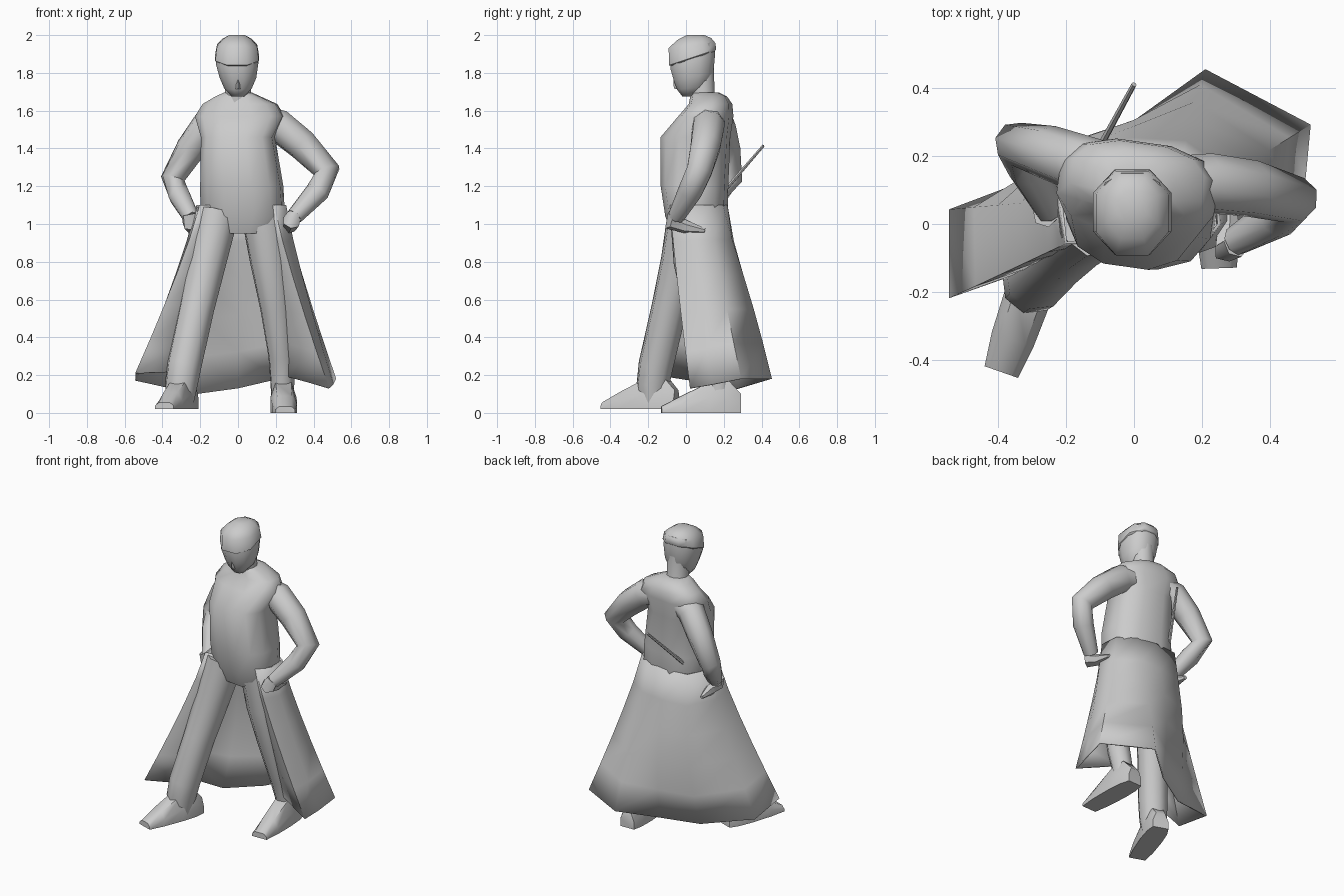
import bpy, bmesh, math
from mathutils import Vector

cube = bpy.data.objects.get("Cube")
if cube:
    bpy.data.objects.remove(cube)

# One plain grey for the whole figure
grey = bpy.data.materials.new("plain_grey")
grey.use_nodes = True
color = (0.6, 0.6, 0.6, 1)
grey.diffuse_color = color
grey.node_tree.nodes["Principled BSDF"].inputs["Base Color"].default_value = color


def finish(name, bm, angle):
    """Turn a bmesh into a named, smooth shaded object."""
    bmesh.ops.recalc_face_normals(bm, faces=bm.faces[:])
    mesh = bpy.data.meshes.new(name)
    bm.to_mesh(mesh)
    bm.free()
    mesh.materials.append(grey)
    obj = bpy.data.objects.new(name, mesh)
    bpy.context.collection.objects.link(obj)
    bpy.ops.object.select_all(action="DESELECT")
    obj.select_set(True)
    bpy.context.view_layer.objects.active = obj
    bpy.ops.object.shade_smooth_by_angle(angle=math.radians(angle))
    return obj


def skin(name, rings, closed=True, angle=55):
    """Bridge equal rows of points; closed rows also get end caps."""
    bm = bmesh.new()
    rows = [[bm.verts.new(p) for p in ring] for ring in rings]
    n = len(rows[0])
    for a, b in zip(rows, rows[1:]):
        for i in range(n if closed else n - 1):
            j = (i + 1) % n
            bm.faces.new((a[i], a[j], b[j], b[i]))
    if closed:
        bm.faces.new(rows[0])
        bm.faces.new(rows[-1])
    return finish(name, bm, angle)


def loft(name, sections, yaw=0, sides=12, power=1):
    """Stacked ovals: z, centre x, centre y, radius x, radius y, slope.
    A power under one makes the ovals squarer."""
    rings = []
    c, s = math.cos(yaw), math.sin(yaw)

    def bend(t):
        return math.copysign(abs(t) ** power, t)

    for z, cx, cy, rx, ry, slope in sections:
        ring = []
        for i in range(sides):
            a = math.tau * (i + .5) / sides
            u, v = rx * bend(math.cos(a)), ry * bend(math.sin(a))
            ring.append((cx + u * c - v * s, cy + u * s + v * c, z + slope * v))
        rings.append(ring)
    return skin(name, rings)


def tube(name, path, sides=8):
    """Round limb along points of x, y, z, radius."""
    pts = [Vector(p[:3]) for p in path]
    rings = []
    for i, p in enumerate(pts):
        d = (pts[min(i + 1, len(pts) - 1)] - pts[max(i - 1, 0)]).normalized()
        u = d.cross(Vector((0.3, 1, 0.1))).normalized()
        v = d.cross(u)
        r = path[i][3]
        rings.append([p + r * (u * math.cos(math.tau * k / sides)
                               + v * math.sin(math.tau * k / sides))
                      for k in range(sides)])
    return skin(name, rings)


def shoe(name, heel, toe):
    """Flat soled shoe from heel to toe."""
    heel, toe = Vector(heel), Vector(toe)
    side = (toe - heel).cross(Vector((0, 0, 1))).normalized()
    up = Vector((0, 0, 1))
    rings = []
    for f, w, h in ((0, .05, .1), (.15, .065, .17), (.4, .07, .16),
                    (.75, .065, .09), (1, .052, .035)):
        p = heel.lerp(toe, f)
        rings.append([p - side * w, p + side * w, p + side * w + up * h * .5,
                      p + side * w * .6 + up * h, p - side * w * .6 + up * h,
                      p - side * w + up * h * .5])
    return skin(name, rings)


# Torso, turned a little to its right
loft("torso", [
    (.95, .025, .06, .17, .13, 0),
    (1.04, .025, .055, .225, .16, 0),
    (1.2, .02, .045, .22, .175, 0),
    (1.46, .0, .05, .195, .182, 0),
    (1.57, .01, .105, .24, .14, 0),
    (1.635, .01, .13, .2, .11, 0),
    (1.675, .0, .12, .12, .095, 0),
    (1.695, .0, .105, .075, .07, 0),
], yaw=-.14, power=.8)

# Head, bowed slightly
loft("neck", [(1.6, 0, .105, .08, .075, 0), (1.7, 0, .085, .07, .068, 0),
              (1.86, 0, .075, .07, .075, 0)])
loft("head", [
    (1.675, 0, .015, .035, .035, 0),
    (1.72, 0, .035, .075, .085, .1),
    (1.78, 0, .04, .1, .108, .2),
    (1.86, -.005, .036, .116, .122, .33),
    (1.93, -.005, .035, .108, .118, .33),
], power=.9)
loft("cap", [
    (1.875, -.005, .035, .116, .124, .33),
    (1.882, -.005, .035, .124, .134, .33),
    (1.945, -.005, .032, .114, .133, .1),
    (1.98, -.005, .045, .08, .095, .05),
    (2.0, -.005, .05, .045, .05, 0),
], sides=8, power=.9)
loft("nose", [(1.715, 0, -.04, .014, .02, 0), (1.735, 0, -.045, .013, .022, 0),
              (1.8, 0, -.055, .008, .012, 0)], sides=6)

# Arms with hands on the hips
tube("left_arm", [(.1, .12, 1.55, .08), (.215, .12, 1.52, .09), (.34, .105, 1.42, .085),
                  (.472, .07, 1.28, .072), (.42, .02, 1.17, .064), (.3, -.05, 1.04, .045)])
tube("right_arm", [(-.08, .16, 1.55, .08), (-.165, .18, 1.52, .085), (-.25, .21, 1.4, .08),
                   (-.345, .235, 1.24, .066), (-.31, .16, 1.15, .06), (-.245, .04, 1.03, .045)])
tube("left_hand", [(.3, -.06, 1.05, .04), (.28, -.075, 1.01, .048),
                   (.275, .0, .985, .035), (.28, .1, .965, .012)], 6)
tube("right_hand", [(-.26, .03, 1.05, .04), (-.25, .03, 1.0, .045),
                    (-.25, .1, .985, .035), (-.25, .19, .97, .012)], 6)

# Legs and shoes
tube("left_leg", [(.13, .03, 1.06, .12), (.165, .035, .8, .105), (.2, .07, .55, .085),
                  (.23, .13, .3, .072), (.235, .17, .16, .066), (.235, .18, .04, .06)])
tube("right_leg", [(-.11, .02, 1.06, .12), (-.165, -.03, .8, .107), (-.22, -.09, .55, .097),
                   (-.285, -.16, .25, .095), (-.3, -.175, .15, .09), (-.305, -.18, .04, .07)])
shoe("left_shoe", (.235, .29, 0), (.25, -.13, 0))
shoe("right_shoe", (-.255, -.05, .02), (-.39, -.435, .02))

# Long coat skirt whose front panels end at the legs:
# waist x, y, hem x, y, z and bulge of each fold
folds = [
    (-.12, -.05, -.28, -.12, .22, 0),
    (-.2, -.055, -.54, -.215, .21, 0),
    (-.215, .07, -.54, .04, .17, 0),
    (-.15, .2, -.22, .16, .1, .06),
    (0, .215, 0, .28, .13, .05),
    (.14, .19, .21, .45, .18, .02),
    (.24, .12, .515, .29, .18, 0),
    (.25, 0, .5, .14, .15, 0),
    (.19, -.08, .48, .025, .13, 0),
    (.13, -.06, .235, .12, .2, 0),
]
rows = []
for t in (0, .2, .4, .6, .8, 1):
    f = t ** 1.15
    swell = math.sin(math.pi * f)
    rows.append([(wx + (hx - wx) * f, wy + (hy - wy) * f + bulge * swell,
                  1.1 + (hz - 1.1) * t)
                 for wx, wy, hx, hy, hz, bulge in folds])
coat = skin("coat_skirt", rows, closed=False, angle=60)
cloth = coat.modifiers.new("cloth", "SOLIDIFY")
cloth.thickness = .01
cloth.offset = 0

# Thin rod at the back
tube("back_rod", [(-.12, .19, 1.16, .011), (.0, .41, 1.415, .008)], 6)
